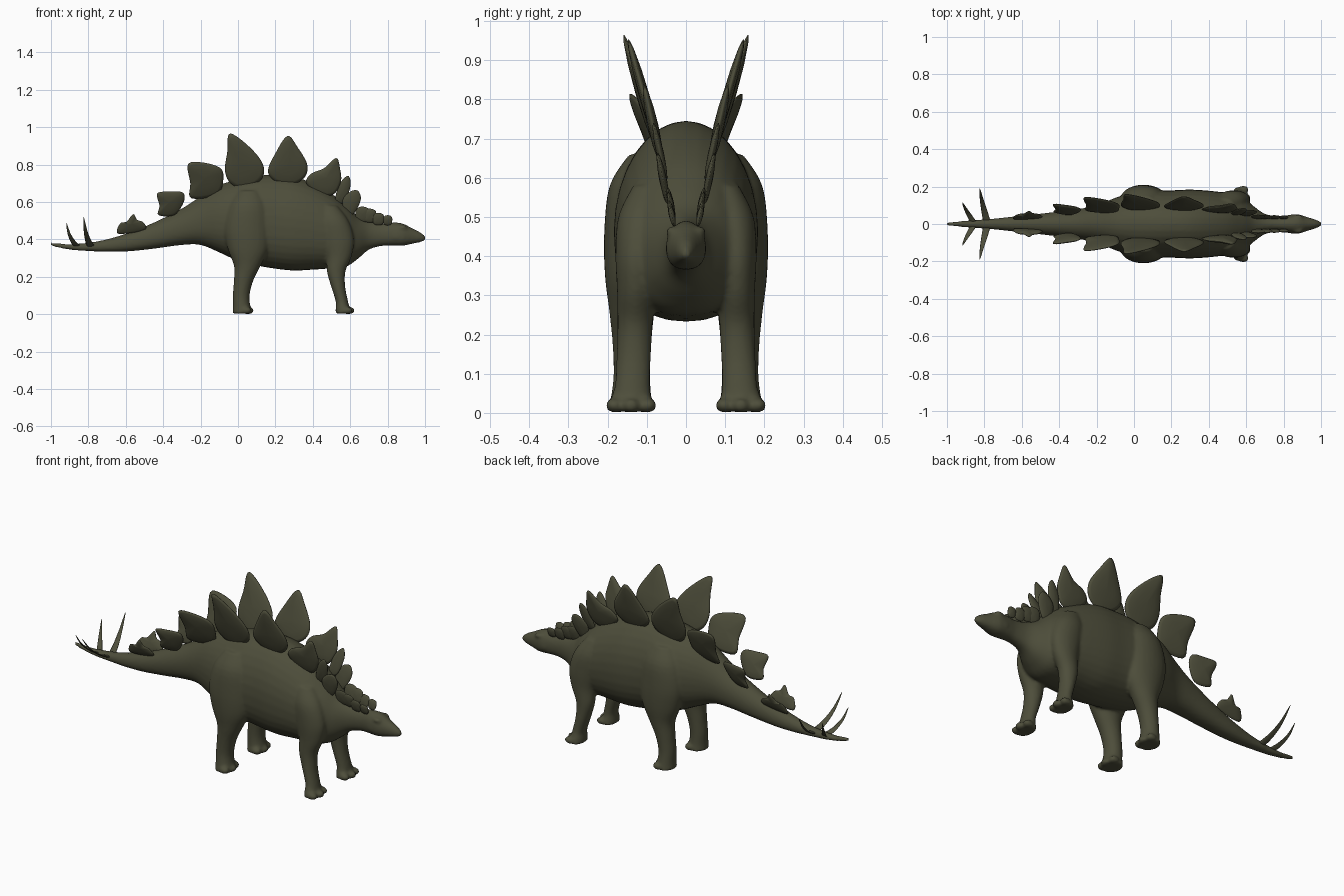
import bpy, bmesh, math
from mathutils import Vector, Matrix

old = bpy.data.objects.get("Cube")
if old:
    bpy.data.objects.remove(old)

hide = bpy.data.materials.new("dark olive hide")
hide.use_nodes = True
OLIVE = (0.075, 0.075, 0.043, 1)
hide.diffuse_color = OLIVE
hide.node_tree.nodes["Principled BSDF"].inputs["Base Color"].default_value = OLIVE


def spline(points, steps, closed=False):
    """Smooth curve through points of any dimension."""
    n = len(points)
    at = lambda i: Vector(points[i % n] if closed else points[max(0, min(n - 1, i))])
    out = []
    for i in range(n if closed else n - 1):
        a, b, c, d = at(i - 1), at(i), at(i + 1), at(i + 2)
        for k in range(steps):
            t = k / steps
            out.append(b + (c - a) * (t / 2)
                       + (a * 2 - b * 5 + c * 4 - d) * (t * t / 2)
                       + (b * 3 - a - c * 3 + d) * (t ** 3 / 2))
    if not closed:
        out.append(at(n - 1))
    return out


def loft(bm, rings):
    """Skin a row of point rings and close both ends."""
    rows = [[bm.verts.new(p) for p in ring] for ring in rings]
    n = len(rows[0])
    for a, b in zip(rows, rows[1:]):
        for i in range(n):
            bm.faces.new((a[i], a[(i + 1) % n], b[(i + 1) % n], b[i]))
    bm.faces.new(rows[0])
    bm.faces.new(rows[-1])


def blob(bm, centre, radii):
    m = Matrix.Translation(centre) @ Matrix.Diagonal((*radii, 1))
    bmesh.ops.create_uvsphere(bm, u_segments=20, v_segments=12, radius=1, matrix=m)


def finish(bm, name):
    bmesh.ops.recalc_face_normals(bm, faces=bm.faces)
    mesh = bpy.data.meshes.new(name)
    bm.to_mesh(mesh)
    bm.free()
    mesh.materials.append(hide)
    mesh.shade_smooth()
    ob = bpy.data.objects.new(name, mesh)
    bpy.context.collection.objects.link(ob)
    return ob


def mirror(ob):
    ob.modifiers.new("other side", "MIRROR").use_axis = (False, True, False)


# Trunk, neck, head and tail: x, top, bottom, half width
STATIONS = [
    (-1, .385, .365, .008), (-.9, .375, .345, .018), (-.75, .39, .335, .029),
    (-.6, .43, .335, .045), (-.45, .49, .35, .061), (-.3, .565, .37, .08),
    (-.2, .63, .37, .1), (-.1, .69, .33, .14), (0, .72, .285, .17),
    (.1, .74, .26, .18), (.2, .745, .243, .18), (.3, .735, .233, .184),
    (.4, .7, .238, .178), (.5, .645, .245, .165), (.58, .58, .255, .14),
    (.64, .525, .295, .095), (.7, .497, .345, .054), (.77, .485, .365, .042),
    (.83, .49, .366, .048), (.88, .485, .366, .051), (.93, .46, .376, .036),
    (.975, .438, .385, .022), (1, .418, .394, .01)]

bm = bmesh.new()
rings = []
for x, top, low, wide in spline(STATIONS, 4):
    mid = low + (top - low) * .46
    ring = []
    for k in range(32):
        c, s = math.cos(k * math.tau / 32), math.sin(k * math.tau / 32)
        p = 1 if s > 0 else .85
        ring.append((x, wide * math.copysign(abs(c) ** p, c),
                     mid + ((top - mid) if s > 0 else (mid - low)) * math.copysign(abs(s) ** p, s)))
    rings.append(ring)
loft(bm, rings)

# Legs: x, y, z, radius along x, radius along y
HIND = [(.06, .115, .66, .05, .03), (.055, .13, .58, .1, .065), (.05, .135, .46, .122, .074),
        (.055, .137, .35, .11, .07), (.05, .138, .26, .072, .058), (.03, .138, .18, .052, .05),
        (.017, .138, .1, .045, .047), (.02, .14, .04, .047, .052), (.025, .14, .003, .055, .06)]
FRONT = [(.48, .1, .58, .05, .035), (.51, .118, .5, .08, .055), (.535, .127, .4, .085, .053),
         (.54, .128, .31, .068, .048), (.525, .13, .23, .05, .045), (.535, .133, .15, .038, .044),
         (.555, .137, .07, .033, .045), (.56, .14, .03, .038, .055), (.565, .14, .003, .044, .061)]
for side in (1, -1):
    for leg in (HIND, FRONT):
        loft(bm, [[(x + rx * math.cos(k * math.tau / 24),
                    side * (y + ry * math.sin(k * math.tau / 24)), z) for k in range(24)]
                  for x, y, z, rx, ry in spline(leg, 4)])
        foot = leg[-1]
        # Toes
        for turn in (-1, 0, 1):
            blob(bm, (foot[0] + .032 - .012 * abs(turn), side * (foot[1] + turn * .043), .019),
                 (.028, .022, .019))
    # Brow and cheek
    blob(bm, (.878, side * .036, .463), (.026, .014, .013))
    blob(bm, (.85, side * .03, .415), (.04, .022, .03))
body = finish(bm, "body")
fuse = body.modifiers.new("fuse", "REMESH")
fuse.mode = "VOXEL"
fuse.voxel_size = .008
fuse.use_smooth_shade = True
soften = body.modifiers.new("soften", "SMOOTH")
soften.factor = .5
soften.iterations = 5


def plate(name, outline, y, lean, yaw=0, thick=.014):
    """Leaning lens-shaped back plate from an x, z outline."""
    edge = spline(outline, 5, closed=True)
    centre = sum(edge, Vector((0, 0))) / len(edge)
    base = min(p.y for p in edge)
    bm = bmesh.new()
    rows = []
    for scale, depth in ((.05, 1), (.5, .85), (.85, .5), (1, .1),
                         (1, -.1), (.85, -.5), (.5, -.85), (.05, -1)):
        row = []
        for p in edge:
            q = centre + (p - centre) * scale
            row.append((q.x, y + lean * (q.y - base) - yaw * (q.x - centre.x) + depth * thick, q.y))
        rows.append(row)
    loft(bm, rows)
    mirror(finish(bm, name))


# Back plates, tail to neck
plate("tail_plate", [(-.64, .43), (-.63, .485), (-.595, .495), (-.56, .535), (-.54, .505),
                     (-.505, .49), (-.5, .45)], .025, .4, thick=.01)
plate("rump_plate", [(-.425, .53), (-.42, .58), (-.432, .645), (-.37, .655), (-.295, .65),
                     (-.29, .6), (-.34, .53)], .052, .35, .15)
plate("hip_plate", [(-.25, .62), (-.255, .7), (-.268, .8), (-.2, .812), (-.1, .785),
                    (-.078, .73), (-.11, .64)], .06, .38, .12)
plate("tall_rear_plate", [(-.04, .7), (-.07, .77), (-.057, .87), (-.05, .96), (0, .945),
                          (.09, .865), (.137, .79), (.125, .72), (.04, .67)], .073, .29)
plate("tall_front_plate", [(.2, .71), (.16, .765), (.2, .86), (.265, .953), (.32, .89),
                           (.37, .8), (.355, .73), (.28, .69)], .073, .28)
plate("shoulder_plate", [(.43, .64), (.365, .7), (.39, .75), (.46, .78), (.525, .835),
                         (.545, .78), (.55, .71), (.51, .64)], .062, .22)
plate("upper_neck_plate", [(.52, .6), (.54, .69), (.587, .74), (.602, .69), (.57, .6)],
      .05, .22, thick=.01)
plate("lower_neck_plate", [(.57, .53), (.56, .61), (.6, .655), (.64, .66), (.657, .62),
                           (.64, .57), (.61, .53)], .044, .2, thick=.01)
for i, (x, z, size) in enumerate([(.665, .535, .04), (.705, .528, .036), (.75, .51, .032),
                                  (.8, .503, .026)]):
    shape = [(-.7, -.9), (-.9, .5), (-.1, 1), (.9, .6), (.7, -.9)]
    plate(f"nape_plate_{i + 1}", [(x + a * size, z + b * size) for a, b in shape],
          .03, .2, thick=.008)


# Tail spikes
def spike(name, path, radius):
    curve = spline(path, 8)
    bm = bmesh.new()
    rows = []
    for i, p in enumerate(curve):
        t = i / (len(curve) - 1)
        r = radius * (1 - t ** 1.5) + .001
        rows.append([p + Vector((r * math.cos(k * math.tau / 12), r * math.sin(k * math.tau / 12)
                                 * .6, r * math.sin(k * math.tau / 12) * .6)) for k in range(12)])
    loft(bm, rows)
    mirror(finish(bm, name))


spike("rear_tail_spike", [(-.855, .004, .36), (-.88, .045, .385), (-.903, .085, .43),
                          (-.917, .115, .487)], .016)
spike("front_tail_spike", [(-.785, .006, .36), (-.8, .07, .39), (-.815, .135, .445),
                           (-.825, .19, .518)], .019)
